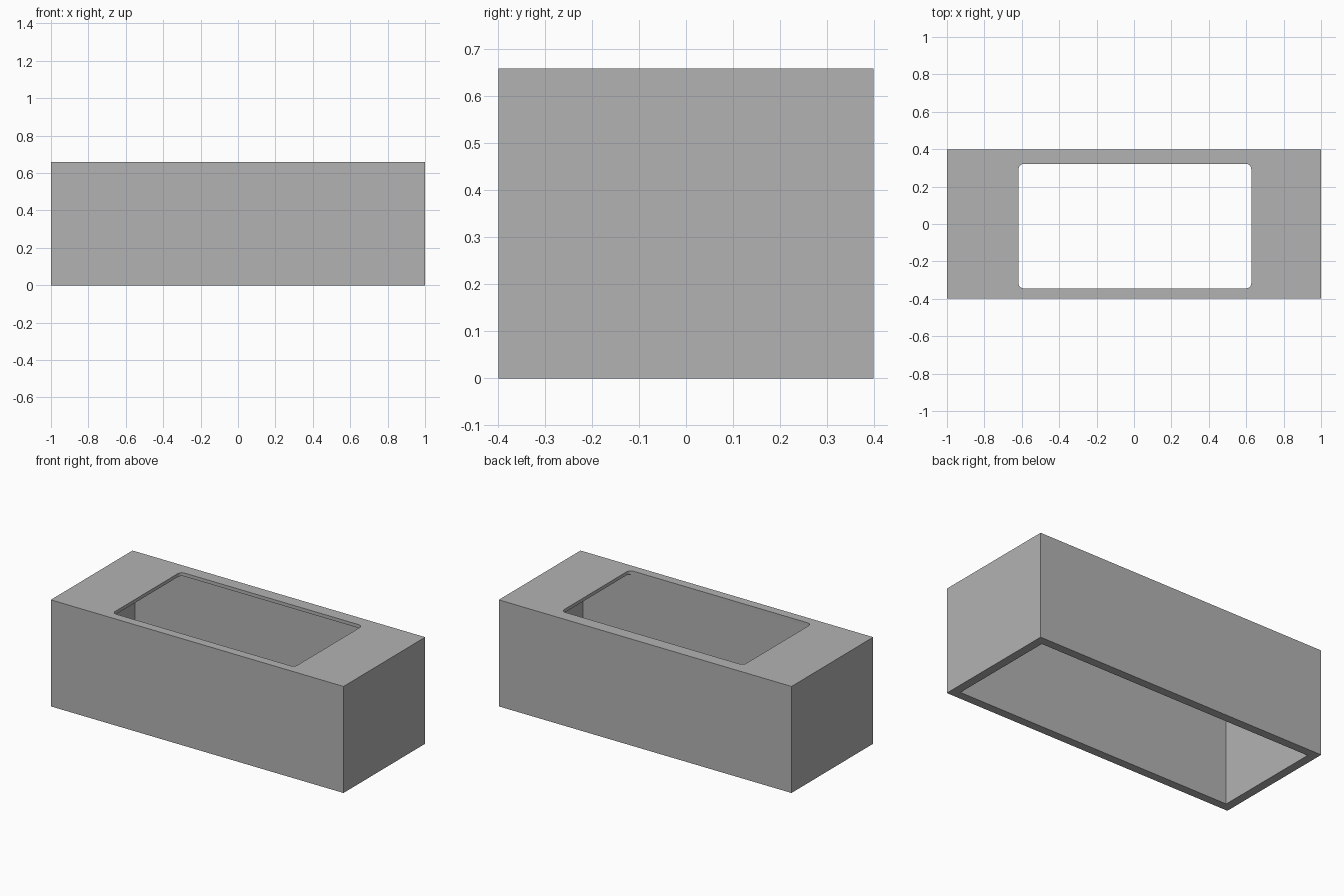
import bpy
import bmesh

cube = bpy.data.objects.get("Cube")
if cube:
    bpy.data.objects.remove(cube, do_unlink=True)

LENGTH, WIDTH, HEIGHT = 2.0, 0.797, 0.658
WALL, ROOF = 0.053, 0.021

grey = bpy.data.materials.new("plain_grey")
grey.use_nodes = True
colour = (0.45, 0.45, 0.45, 1)
grey.diffuse_color = colour
grey.node_tree.nodes["Principled BSDF"].inputs["Base Color"].default_value = colour


def box(name, low, high, radius=0):
    """Box between two corners, with optional rounded vertical edges."""
    bm = bmesh.new()
    bmesh.ops.create_cube(bm, size=1)
    for v in bm.verts:
        v.co = [h if c > 0 else l for c, l, h in zip(v.co, low, high)]
    if radius:
        upright = [e for e in bm.edges
                   if abs(e.verts[0].co.z - e.verts[1].co.z) > 1e-4]
        bmesh.ops.bevel(bm, geom=upright, offset=radius, segments=6,
                        profile=0.5, affect='EDGES')
    mesh = bpy.data.meshes.new(name)
    bm.to_mesh(mesh)
    bm.free()
    mesh.materials.append(grey)
    obj = bpy.data.objects.new(name, mesh)
    bpy.context.collection.objects.link(obj)
    return obj


def cut(target, cutter):
    """Subtract the cutter from the target and remove it."""
    cutter.hide_render = True
    mod = target.modifiers.new("cut", 'BOOLEAN')
    mod.operation = 'DIFFERENCE'
    mod.solver = 'EXACT'
    mod.object = cutter
    bpy.context.view_layer.objects.active = target
    bpy.ops.object.modifier_apply(modifier=mod.name)
    bpy.data.objects.remove(cutter, do_unlink=True)


# Outer shell, standing on its open side
x, y = LENGTH / 2, WIDTH / 2
housing = box("housing", (-x, -y, 0), (x, y, HEIGHT))

# Hollow interior, open at the bottom
cut(housing, box("cavity_cutter", (-x + WALL, -y + WALL, -0.1),
                 (x - WALL, y - WALL, HEIGHT - ROOF)))

# Rounded window through the roof, slightly off centre
cut(housing, box("window_cutter", (-0.617, -0.344, HEIGHT - 0.1),
                 (0.627, 0.321, HEIGHT + 0.1), 0.027))

# Flat walls with smooth window corners
bpy.ops.object.select_all(action='DESELECT')
housing.select_set(True)
bpy.context.view_layer.objects.active = housing
bpy.ops.object.shade_smooth_by_angle(angle=0.6)
